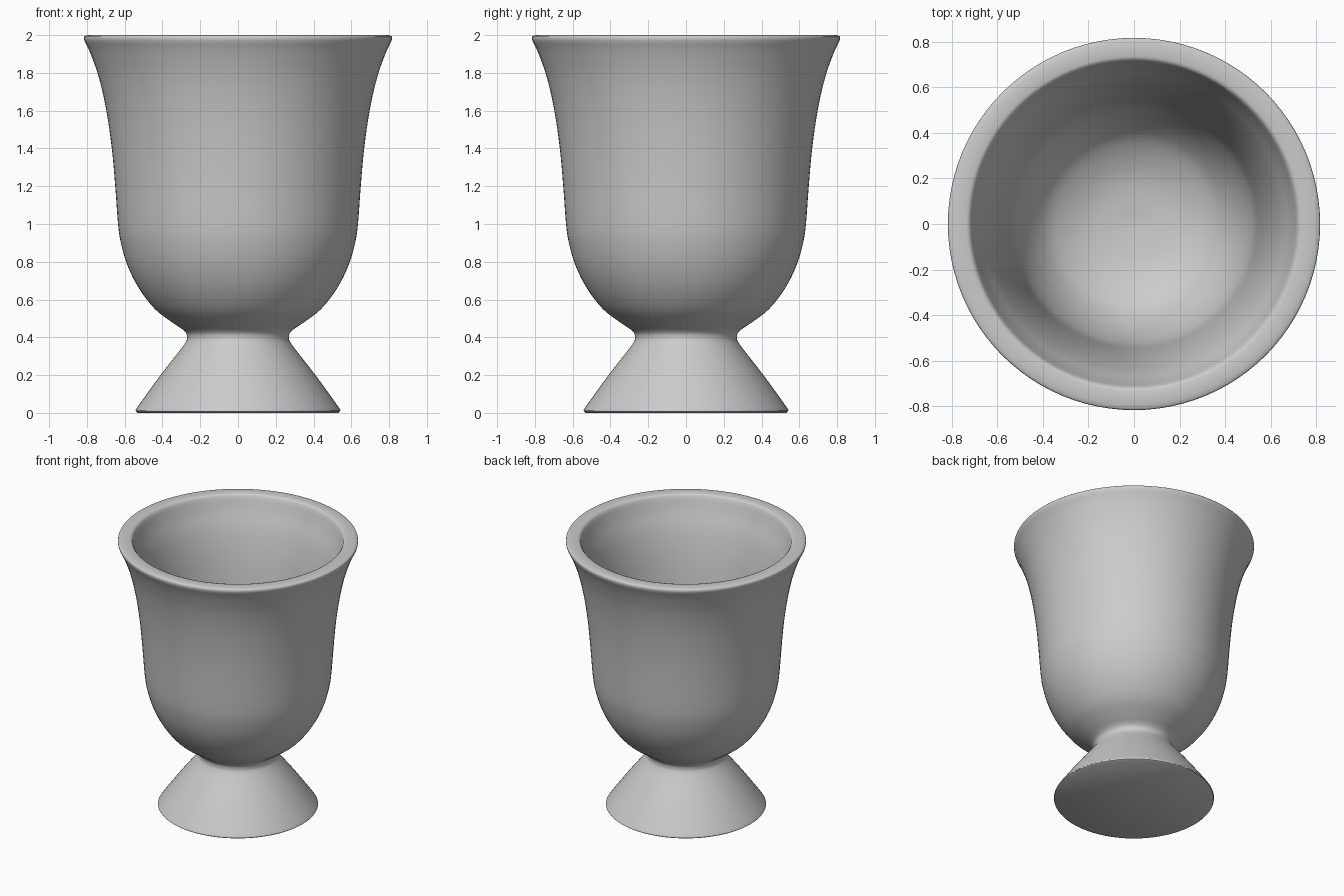
import bpy, bmesh, math
from mathutils import Vector

cube = bpy.data.objects.get("Cube")
if cube:
    bpy.data.objects.remove(cube, do_unlink=True)

# Material
grey = bpy.data.materials.new("plain grey")
grey.use_nodes = True
colour = (0.6, 0.6, 0.6, 1)
grey.diffuse_color = colour
grey.node_tree.nodes["Principled BSDF"].inputs["Base Color"].default_value = colour


def smooth_run(points, steps=4):
    """Smooth curve through every (radius, height) point."""
    p = [Vector(q) for q in points]
    p = [2 * p[0] - p[1]] + p + [2 * p[-1] - p[-2]]
    run = []
    for a, b, c, d in zip(p, p[1:], p[2:], p[3:]):
        for i in range(steps):
            t = i / steps
            run.append(0.5 * (2 * b + (c - a) * t + (2 * a - 5 * b + 4 * c - d) * t**2
                              + (3 * b - a - 3 * c + d) * t**3))
    return run + [p[-2]]


def lathe(name, profile, sides=96):
    """Revolve a profile that starts and ends on the axis."""
    bm = bmesh.new()
    verts = [bm.verts.new((r, 0, z)) for r, z in profile]
    edges = [bm.edges.new(pair) for pair in zip(verts, verts[1:])]
    bmesh.ops.spin(bm, geom=verts + edges, cent=(0, 0, 0), axis=(0, 0, 1),
                   angle=math.tau, steps=sides, use_duplicate=False)
    bmesh.ops.remove_doubles(bm, verts=bm.verts, dist=0.0005)
    bmesh.ops.recalc_face_normals(bm, faces=bm.faces)
    mesh = bpy.data.meshes.new(name)
    bm.to_mesh(mesh)
    bm.free()
    mesh.materials.append(grey)
    obj = bpy.data.objects.new(name, mesh)
    bpy.context.collection.objects.link(obj)
    bpy.context.view_layer.objects.active = obj
    obj.select_set(True)
    bpy.ops.object.shade_smooth_by_angle(angle=math.radians(40))
    return obj


# Flared foot, thin neck and bell-shaped outside
base = [(0, 0), (0.53, 0), (0.54, 0.007)]
outside = smooth_run([(0.54, 0.015), (0.533, 0.03), (0.41, 0.2), (0.29, 0.355),
                      (0.27, 0.4), (0.285, 0.435), (0.35, 0.48), (0.44, 0.55),
                      (0.525, 0.66), (0.585, 0.78), (0.62, 0.9), (0.635, 1.0),
                      (0.65, 1.2), (0.668, 1.4), (0.697, 1.6), (0.735, 1.77),
                      (0.78, 1.9), (0.813, 1.97)])
# Flat lip with rounded edges
rim = smooth_run([(0.816, 1.983), (0.812, 1.994), (0.795, 2.0)]) + [
    Vector((0.735, 2.0)), Vector((0.723, 1.996))]
# Hollow bowl
inside = smooth_run([(0.715, 1.985), (0.685, 1.89), (0.642, 1.77), (0.602, 1.6),
                     (0.572, 1.4), (0.553, 1.2), (0.537, 1.0), (0.52, 0.9),
                     (0.485, 0.8), (0.43, 0.7), (0.35, 0.615), (0.2, 0.545), (0, 0.52)])
lathe("egg_cup", base + outside + rim + inside)
